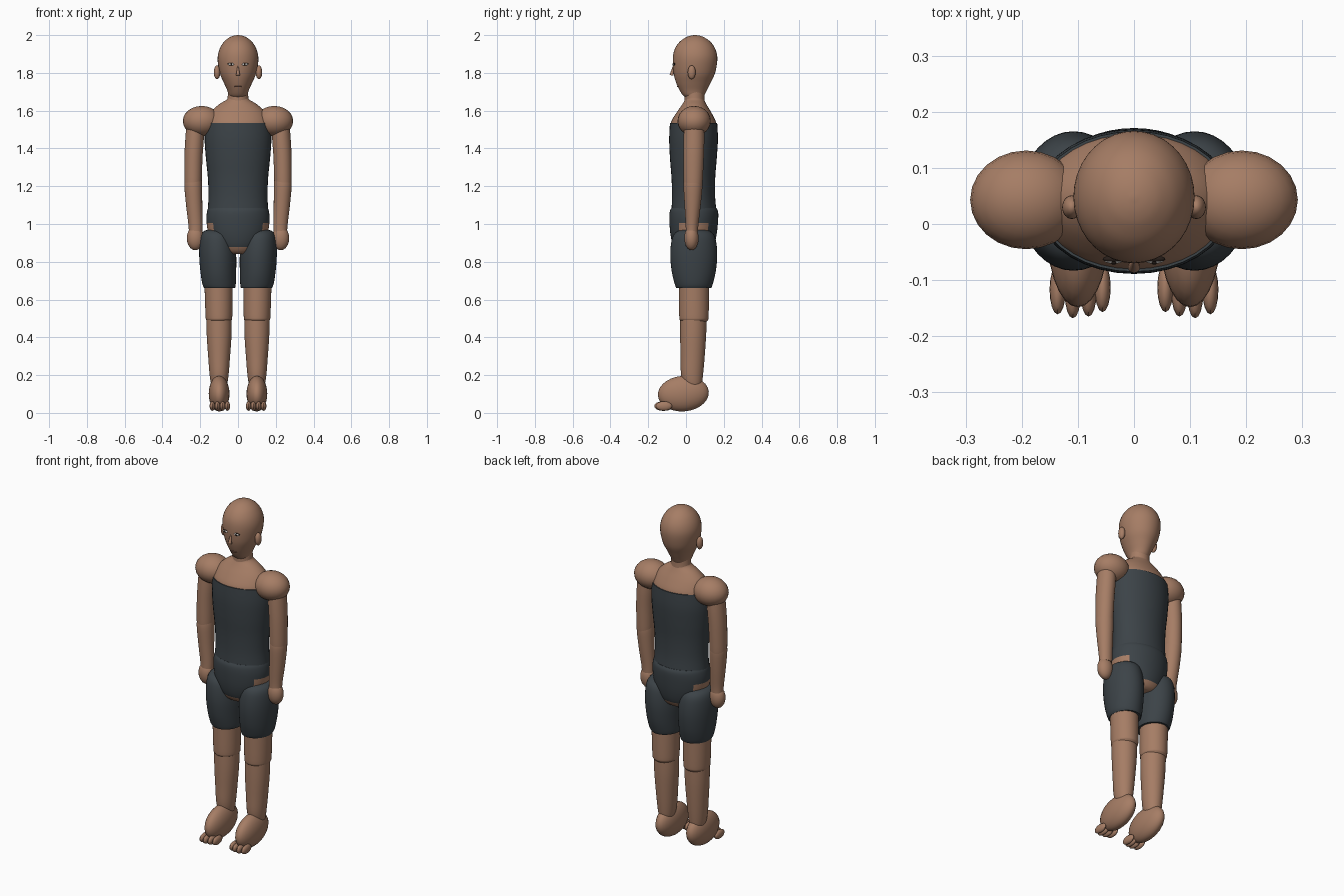
import bpy, bmesh, math
from mathutils import Matrix, Vector


def material(name, rgb):
    m = bpy.data.materials.new(name)
    m.diffuse_color = (*rgb, 1)
    return m


SKIN = material("skin", (0.38, 0.205, 0.13))
SUIT = material("charcoal suit", (0.045, 0.056, 0.064))
DARK = material("dark brown", (0.02, 0.013, 0.01))
WHITE = material("eye white", (0.75, 0.73, 0.7))
LIP = material("lip", (0.26, 0.12, 0.08))


def finish(bm, name, *mats):
    me = bpy.data.meshes.new(name)
    bmesh.ops.recalc_face_normals(bm, faces=bm.faces)
    bm.to_mesh(me)
    bm.free()
    ob = bpy.data.objects.new(name, me)
    bpy.context.collection.objects.link(ob)
    for m in mats:
        me.materials.append(m)
    return ob


def ellipsoid(name, centre, radii, mat, seg=24, tilt=0):
    bm = bmesh.new()
    bmesh.ops.create_uvsphere(bm, u_segments=seg, v_segments=seg // 2, radius=1)
    bm.transform(Matrix.Translation(centre) @ Matrix.Rotation(tilt, 4, 'X')
                 @ Matrix.Diagonal((*radii, 1)))
    return finish(bm, name, mat)


def spline(a, b, c, d, t):
    return b + 0.5 * t * (c - a + t * (2 * a - 5 * b + 4 * c - d + t * (3 * (b - c) + d - a)))


def loft(name, rings, mats, side=1, steps=4, seg=36, rule=None):
    """Elliptical rings (z, x, y, rx, ry), smoothly interpolated and capped."""
    pts = [rings[0]] + list(rings) + [rings[-1]]
    fine = []
    for i in range(1, len(pts) - 2):
        for k in range(steps):
            fine.append([spline(*q, k / steps) for q in zip(*pts[i - 1:i + 3])])
    fine.append(rings[-1])
    bm = bmesh.new()
    loops = []
    for z, x, y, rx, ry in fine:
        loops.append([bm.verts.new((side * x + rx * math.cos(a), y + ry * math.sin(a), z))
                      for a in (2 * math.pi * j / seg for j in range(seg))])
    for lo, hi in zip(loops, loops[1:]):
        for j in range(seg):
            k = (j + 1) % seg
            bm.faces.new((lo[j], lo[k], hi[k], hi[j]))
    bm.faces.new(loops[0][::-1])
    bm.faces.new(loops[-1])
    if rule:
        for f in bm.faces:
            f.material_index = rule(f.calc_center_median())
    return finish(bm, name, *mats)


# Head, neck and bare upper chest
loft("head", [(1.665, 0, 0.042, 0.03, 0.035), (1.68, 0, 0.04, 0.048, 0.055),
              (1.71, 0, 0.038, 0.058, 0.073), (1.75, 0, 0.039, 0.076, 0.092),
              (1.80, 0, 0.044, 0.097, 0.11), (1.87, 0, 0.048, 0.108, 0.118),
              (1.92, 0, 0.048, 0.1, 0.11), (1.96, 0, 0.048, 0.078, 0.086),
              (1.985, 0, 0.048, 0.05, 0.054), (1.996, 0, 0.048, 0.026, 0.028),
              (2.0, 0, 0.048, 0.004, 0.004)], [SKIN])
loft("neck", [(1.62, 0, 0.045, 0.06, 0.055), (1.665, 0, 0.045, 0.055, 0.052),
              (1.71, 0, 0.045, 0.053, 0.052)], [SKIN])
loft("upper_chest", [(1.50, 0, 0.04, 0.17, 0.122), (1.54, 0, 0.04, 0.168, 0.119),
                     (1.59, 0, 0.042, 0.145, 0.092), (1.63, 0, 0.044, 0.105, 0.066),
                     (1.655, 0, 0.045, 0.065, 0.052), (1.665, 0, 0.045, 0.055, 0.05)], [SKIN])

# Suit body
loft("suit_torso", [(1.07, 0, 0.042, 0.161, 0.119), (1.15, 0, 0.04, 0.156, 0.114),
                    (1.25, 0, 0.039, 0.16, 0.116), (1.35, 0, 0.039, 0.17, 0.124),
                    (1.45, 0, 0.04, 0.177, 0.129), (1.535, 0, 0.04, 0.173, 0.125)], [SUIT])


def leg_openings(p):
    bare = p.z < 0.883 or (abs(p.x) > 0.125 and p.z < 0.998)
    return 1 if bare else 0


loft("pelvis", [(0.842, 0, 0.04, 0.07, 0.07), (0.855, 0, 0.04, 0.1, 0.09),
                (0.89, 0, 0.04, 0.13, 0.11), (0.95, 0, 0.04, 0.157, 0.123),
                (1.02, 0, 0.041, 0.167, 0.129), (1.065, 0, 0.042, 0.164, 0.128),
                (1.085, 0, 0.042, 0.158, 0.119)], [SUIT, SKIN], seg=48, rule=leg_openings)

# Face: nose, mouth
bm = bmesh.new()
bmesh.ops.create_cone(bm, segments=12, radius1=0.011, radius2=0.002, depth=0.055, cap_ends=True,
                      matrix=Matrix.Translation((0, -0.071, 1.814)) @ Matrix.Rotation(-0.2, 4, 'X'))
finish(bm, "nose", SKIN)
ellipsoid("mouth", (0, -0.041, 1.728), (0.022, 0.008, 0.003), LIP, 12)

for s, tag in ((-1, "right"), (1, "left")):
    # Eyes, lids and ears
    ellipsoid(tag + "_eye_rim", (s * 0.036, -0.0625, 1.846), (0.02, 0.006, 0.007), DARK, 16)
    ellipsoid(tag + "_eye", (s * 0.036, -0.0645, 1.845), (0.018, 0.006, 0.006), WHITE, 16)
    ellipsoid(tag + "_iris", (s * 0.036, -0.0675, 1.845), (0.006, 0.005, 0.006), DARK, 12)
    ellipsoid(tag + "_ear", (s * 0.111, 0.03, 1.803), (0.017, 0.021, 0.037), SKIN)

    # Arms
    ellipsoid(tag + "_shoulder", (s * 0.192, 0.043, 1.545), (0.1, 0.088, 0.08), SKIN)
    loft(tag + "_upper_arm", [(1.19, 0.238, 0.038, 0.042, 0.046), (1.22, 0.238, 0.038, 0.046, 0.05),
                              (1.35, 0.236, 0.04, 0.048, 0.054), (1.45, 0.23, 0.042, 0.049, 0.055),
                              (1.54, 0.225, 0.043, 0.047, 0.052)], [SKIN], s)
    loft(tag + "_forearm", [(0.96, 0.224, 0.031, 0.036, 0.032), (1.0, 0.225, 0.032, 0.038, 0.034),
                            (1.1, 0.232, 0.035, 0.043, 0.043), (1.2, 0.237, 0.037, 0.047, 0.05),
                            (1.24, 0.237, 0.038, 0.044, 0.047)], [SKIN], s)
    ellipsoid(tag + "_hand", (s * 0.226, 0.029, 0.925), (0.045, 0.038, 0.064), SKIN)

    # Legs
    loft(tag + "_shorts_leg", [(0.66, 0.097, 0.041, 0.081, 0.092), (0.68, 0.1, 0.041, 0.088, 0.1),
                               (0.74, 0.104, 0.041, 0.094, 0.115), (0.82, 0.107, 0.041, 0.098, 0.124),
                               (0.89, 0.11, 0.041, 0.095, 0.121), (0.94, 0.112, 0.041, 0.085, 0.108),
                               (0.965, 0.113, 0.041, 0.062, 0.078), (0.975, 0.113, 0.041, 0.015, 0.02)],
         [SUIT], s)
    loft(tag + "_upper_leg", [(0.475, 0.101, 0.042, 0.05, 0.055), (0.49, 0.101, 0.042, 0.066, 0.073),
                              (0.52, 0.101, 0.042, 0.071, 0.078), (0.7, 0.103, 0.042, 0.075, 0.08)],
         [SKIN], s)
    loft(tag + "_lower_leg", [(0.13, 0.1, 0.04, 0.025, 0.028), (0.145, 0.1, 0.036, 0.04, 0.046),
                              (0.2, 0.1, 0.032, 0.05, 0.058), (0.3, 0.1, 0.035, 0.058, 0.064),
                              (0.42, 0.1, 0.038, 0.066, 0.069), (0.54, 0.101, 0.04, 0.067, 0.07)],
         [SKIN], s)

    # Feet with four toes
    ellipsoid(tag + "_foot", (s * 0.1, -0.014, 0.102), (0.055, 0.135, 0.094), SKIN, 28, 0.08)
    for i, (x, tip) in enumerate(((0.056, 0.157), (0.081, 0.165), (0.109, 0.168), (0.136, 0.161))):
        ellipsoid(f"{tag}_toe_{i + 1}", (s * x, 0.044 - tip, 0.036), (0.0145, 0.044, 0.025), SKIN, 16)

# Smooth shading with crisp hems
bpy.ops.object.select_all(action='SELECT')
bpy.context.view_layer.objects.active = bpy.context.selected_objects[0]
bpy.ops.object.shade_smooth_by_angle(angle=math.radians(40))
